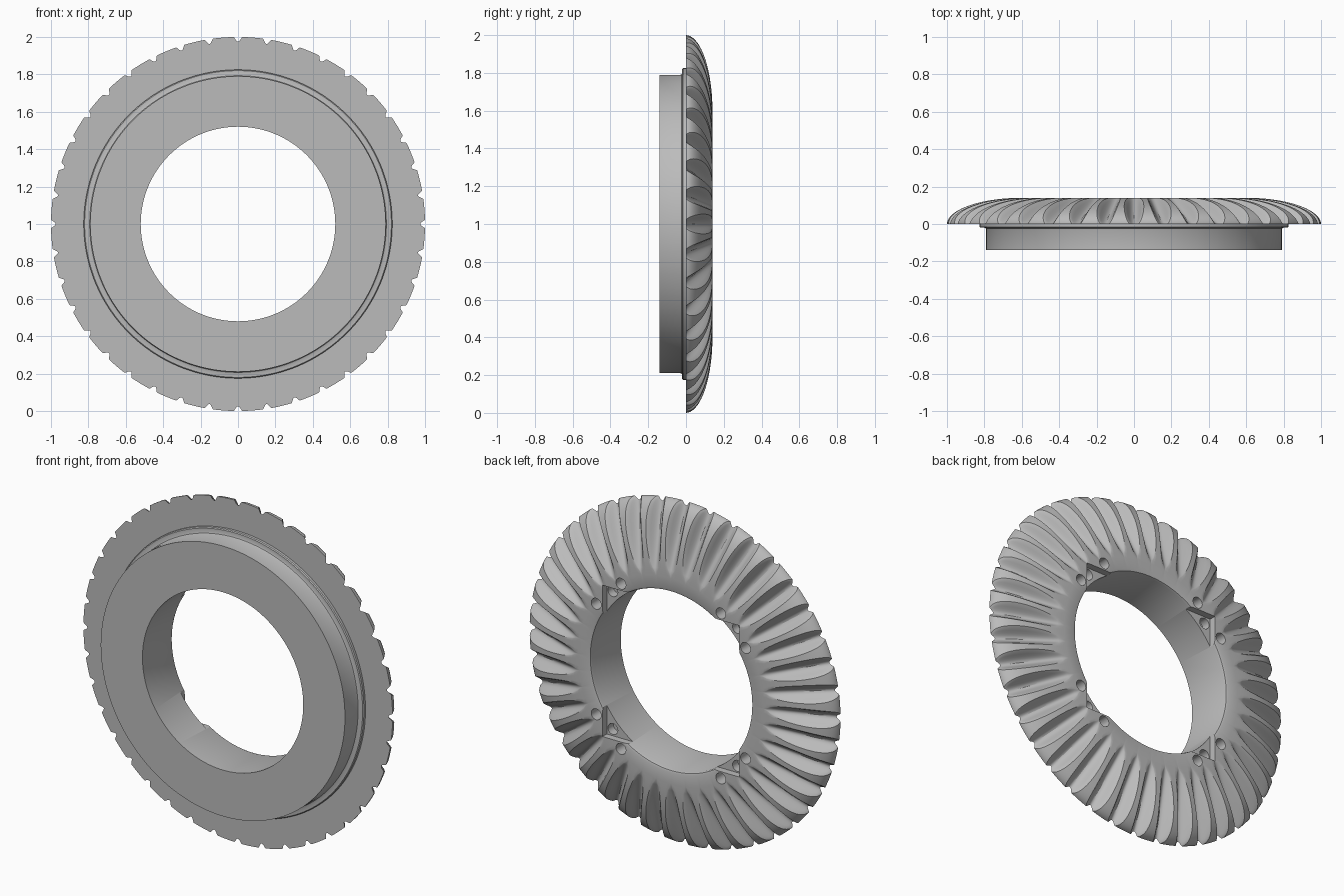
import bpy, bmesh
from math import sin, cos, pi, sqrt, hypot
from mathutils import Matrix, Vector

cube = bpy.data.objects.get("Cube")
if cube:
    bpy.data.objects.remove(cube, do_unlink=True)

GROOVES = 40
DOME_R, DOME_H, DOME_W = 0.6, 0.14, 0.4
FLOOR_IN, FLOOR_OUT = Vector((0.62, 0.14)), Vector((0.975, 0.0))

steel = bpy.data.materials.new("plain grey")
steel.use_nodes = True
steel.diffuse_color = (0.5, 0.5, 0.5, 1)
bsdf = steel.node_tree.nodes["Principled BSDF"]
bsdf.inputs["Base Color"].default_value = steel.diffuse_color
bsdf.inputs["Roughness"].default_value = 0.6


def groove(p):
    """Groove floor point and half width for a point of the dome profile."""
    run = FLOOR_OUT - FLOOR_IN
    along = (p - FLOOR_IN).dot(run) / run.length_squared
    depth = (run.x * (p.y - FLOOR_IN.y) - run.y * (p.x - FLOOR_IN.x)) / run.length
    if along <= 0 or depth <= 0:
        return p, 0.004
    return FLOOR_IN + run * min(along, 1), 0.004 + 0.2 * sqrt(depth)


def make_object(name, bm):
    bmesh.ops.recalc_face_normals(bm, faces=bm.faces)
    mesh = bpy.data.meshes.new(name)
    bm.to_mesh(mesh)
    bm.free()
    obj = bpy.data.objects.new(name, mesh)
    bpy.context.collection.objects.link(obj)
    mesh.materials.append(steel)
    return obj


# Cross-section as (radius, depth): bore lip, dome, flat underside, step, boss
rows = [(Vector(p), False) for p in ((0.52, 0.125), (0.524, 0.136), (0.535, 0.14))]
for i in range(29):
    a = i / 28 * pi / 2
    rows.append((Vector((DOME_R + DOME_W * sin(a), DOME_H * cos(a))), True))
for p in ((0.825, 0), (0.825, -0.015), (0.82, -0.02), (0.80, -0.02),
          (0.793, -0.023), (0.79, -0.03), (0.79, -0.14), (0.52, -0.14)):
    rows.append((Vector(p), False))

# Ribbed ring, with each groove sampled across its own width
CUT, RIB = 12, 4
bm = bmesh.new()
loops = []
for p, ribbed in rows:
    floor, half = groove(p) if ribbed else (p, 0.02)
    half_angle, pitch = half / p.x, 2 * pi / GROOVES
    loop = []
    for g in range(GROOVES):
        for k in range(CUT + RIB):
            if k <= CUT:
                u = 2 * k / CUT - 1
                turn, sink = u * half_angle, (1 - u * u) ** 1.5
            else:
                turn = half_angle + (k - CUT) / RIB * (pitch - 2 * half_angle)
                sink = 0
            q = p.lerp(floor, sink)
            a = g * pitch + turn
            loop.append(bm.verts.new((q.x * sin(a), q.y, 1 + q.x * cos(a))))
    loops.append(loop)
for i, lower in enumerate(loops):
    upper = loops[(i + 1) % len(loops)]
    for j in range(len(lower)):
        n = (j + 1) % len(lower)
        bm.faces.new((lower[j], lower[n], upper[n], upper[j]))
ring = make_object("ribbed_ring", bm)

# Square pocket whose corners bite into the back of the bore
bm = bmesh.new()
bmesh.ops.create_cube(bm, size=1, matrix=Matrix.Translation((0, 0.15, 1))
                      @ Matrix.Diagonal((0.885, 0.1, 0.885, 1)))
pocket = make_object("pocket_cutter", bm)

# Three blind screw holes at each corner
bm = bmesh.new()
for corner in range(4):
    spin = Matrix.Rotation(pi / 4 + corner * pi / 2, 4, 'Y')
    for side in (-0.113, 0, 0.113):
        place = (Matrix.Translation((0, 0, 1)) @ spin
                 @ Matrix.Translation((side, 0.13, 0.57))
                 @ Matrix.Rotation(pi / 2, 4, 'X'))
        bmesh.ops.create_cone(bm, cap_ends=True, segments=24, radius1=0.032,
                              radius2=0.032, depth=0.16, matrix=place)
holes = make_object("screw_hole_cutter", bm)

bpy.context.view_layer.objects.active = ring
ring.select_set(True)
for cutter in (pocket, holes):
    cutter.hide_render = True
    mod = ring.modifiers.new("cut", 'BOOLEAN')
    mod.operation, mod.solver, mod.object = 'DIFFERENCE', 'EXACT', cutter
    bpy.ops.object.modifier_apply(modifier=mod.name)
    bpy.data.objects.remove(cutter, do_unlink=True)
bpy.ops.object.shade_smooth_by_angle(angle=pi / 6)
